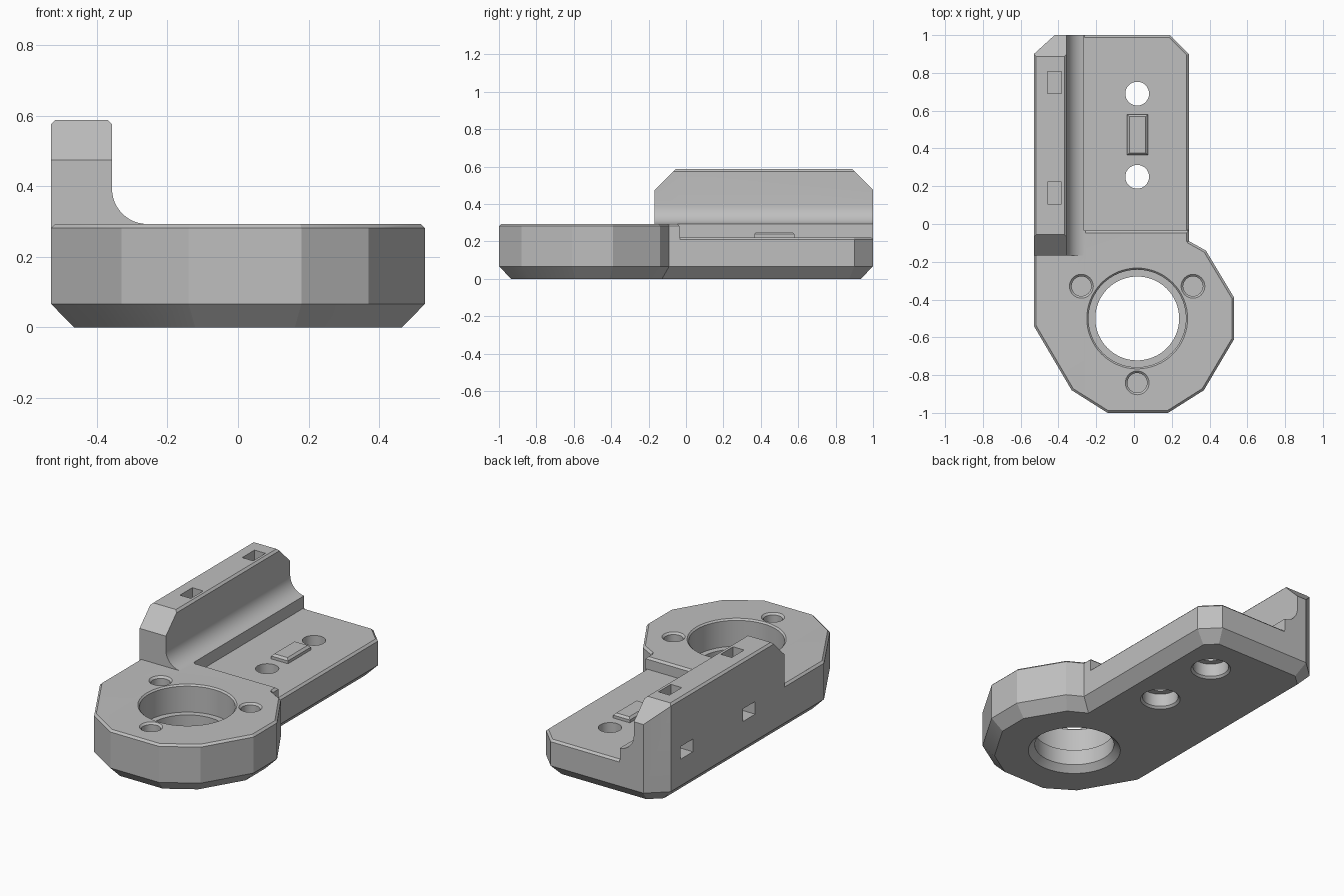
import bpy, bmesh, math
from mathutils import Vector

if "Cube" in bpy.data.objects:
    bpy.data.objects.remove(bpy.data.objects["Cube"])

GREY = (0.52, 0.52, 0.52, 1)
mat = bpy.data.materials.new("light_grey")
mat.use_nodes = True
mat.diffuse_color = GREY
mat.node_tree.nodes["Principled BSDF"].inputs["Base Color"].default_value = GREY


def loft(name, rings):
    """Closed solid through a stack of equal-length point rings."""
    bm = bmesh.new()
    vs = [[bm.verts.new(p) for p in ring] for ring in rings]
    n = len(vs[0])
    bm.faces.new(vs[0])
    bm.faces.new(vs[-1])
    for a, b in zip(vs, vs[1:]):
        for i in range(n):
            j = (i + 1) % n
            bm.faces.new((a[i], a[j], b[j], b[i]))
    bmesh.ops.recalc_face_normals(bm, faces=bm.faces)
    mesh = bpy.data.meshes.new(name)
    bm.to_mesh(mesh)
    bm.free()
    mesh.materials.append(mat)
    ob = bpy.data.objects.new(name, mesh)
    bpy.context.collection.objects.link(ob)
    return ob


def inset(pts, d):
    """Mitred inward offset of a counter-clockwise outline."""
    out = []
    for i, p in enumerate(pts):
        p = Vector(p)
        a = (p - Vector(pts[i - 1])).normalized()
        b = (Vector(pts[(i + 1) % len(pts)]) - p).normalized()
        na, nb = Vector((-a.y, a.x)), Vector((-b.y, b.x))
        out.append(p + (na + nb) * d / (1 + na.dot(nb)))
    return out


def level(pts, z):
    return [(p[0], p[1], z) for p in pts]


def lathe(name, x, y, profile, n=48):
    """Turned solid from (radius, z) pairs."""
    ang = [2 * math.pi * i / n for i in range(n)]
    return loft(name, [[(x + r * math.cos(t), y + r * math.sin(t), z) for t in ang]
                       for r, z in profile])


def box(name, x0, x1, y0, y1, z0, z1):
    pts = [(x0, y0), (x1, y0), (x1, y1), (x0, y1)]
    return loft(name, [level(pts, z0), level(pts, z1)])


def cut(cutter):
    cutter.hide_render = True
    mod = body.modifiers.new("cut", "BOOLEAN")
    mod.operation = "DIFFERENCE"
    mod.solver = "EXACT"
    mod.object = cutter
    bpy.context.view_layer.objects.active = body
    bpy.ops.object.modifier_apply(modifier=mod.name)
    bpy.data.objects.remove(cutter)


def bevel_edge(p, q, z, d=0.012, extra=0.002):
    """Cut a small 45 degree chamfer along a straight top edge."""
    p, q = Vector((*p, z)), Vector((*q, z))
    u = (q - p).normalized()
    side, up = Vector((u.y, -u.x, 0)) * d, Vector((0, 0, d))
    rings = [[c + side, c + up, c - side, c - up] for c in (p - u * extra, q + u * extra)]
    cut(loft("edge_cutter", rings))


# Full-height block with chamfered bottom and top rims
TOP, STEP, DECK = 0.587, 0.293, 0.222
outline = [(-0.53, -0.54), (-0.33, -0.88), (-0.14, -1), (0.18, -1), (0.37, -0.88),
           (0.53, -0.61), (0.53, -0.39), (0.38, -0.14), (0.29, -0.09), (0.29, 0.9),
           (0.19, 1), (-0.42, 1), (-0.53, 0.9)]
body = loft("bracket_body", [level(inset(outline, 0.065), 0), level(outline, 0.067),
                             level(outline, TOP - 0.012), level(inset(outline, 0.012), TOP)])

# Carve away beside the wall, leaving the concave fillet
fillet = [(-0.257 - 0.1 * math.sin(t), 0.393 - 0.1 * math.cos(t))
          for t in [math.pi / 2 * i / 12 for i in range(13)]]
upper = fillet + [(-0.357, 0.575), (-0.382, 0.6), (-0.382, 0.7), (0.7, 0.7)]
deck_profile = [(0.7, DECK), (-0.265, DECK), (-0.265, 0.2935)] + upper[1:]
step_profile = [(0.7, STEP)] + upper
for prof, y0, y1 in ((deck_profile, -0.035, 1.2), (step_profile, -1.2, -0.03)):
    cut(loft("side_cutter", [[(x, y, z) for x, z in prof] for y in (y0, y1)]))

# Sloped wall ends
front = [(-1.2, STEP + 0.0005), (-0.168, STEP + 0.0005), (-0.168, 0.475),
         (0.042, 0.685), (-1.2, 0.685)]
back = [(0.79, 0.685), (1.1, 0.375), (1.1, 0.685)]
for prof in (front, back):
    cut(loft("end_cutter", [[(x, y, z) for y, z in prof] for x in (-0.8, 0.8)]))

# Small chamfers round the ring end, the step and the deck
rim = [(-0.53, -0.17)] + outline[:9] + [(0.29, -0.035)]
for p, q in zip(rim, rim[1:]):
    bevel_edge(p, q, STEP)
bevel_edge((-0.255, -0.035), (0.29, -0.035), STEP)
for p, q in (((0.29, -0.03), (0.29, 0.9)), ((0.29, 0.9), (0.19, 1)), ((0.19, 1), (-0.26, 1))):
    bevel_edge(p, q, DECK)

# Bearing pocket with lip and chamfered openings
CX, CY = 0.017, -0.5
cut(lathe("pocket_cutter", CX, CY, [(0.292, -0.034), (0.222, 0.036), (0.222, 0.13),
                                    (0.258, 0.13), (0.258, 0.284), (0.284, 0.31)], 64))

# Blind screw holes around the pocket
for deg in (30, 150, 270):
    t = math.radians(deg)
    cut(lathe("screw_cutter", CX + 0.341 * math.cos(t), CY + 0.341 * math.sin(t),
              [(0.052, 0.12), (0.052, 0.282), (0.08, 0.31)], 32))

# Counterbored deck holes
for y in (0.25, 0.69):
    cut(lathe("bolt_cutter", CX, y, [(0.127, -0.015), (0.1, 0.012), (0.1, 0.09),
                                     (0.063, 0.09), (0.063, 0.4)], 32))

# Tie slots running from the wall top out through its outer face
for y in (0.165, 0.75):
    slot = [(-0.7, 0.225), (-0.385, 0.225), (-0.385, 0.7), (-0.457, 0.7),
            (-0.457, 0.3), (-0.7, 0.3)]
    cut(loft("slot_cutter", [[(x, s, z) for x, z in slot] for s in (y - 0.058, y + 0.058)]))

# Locating key on the deck
key_pts = [(-0.037, 0.365), (0.073, 0.365), (0.073, 0.58), (-0.037, 0.58)]
key = loft("locating_key", [level(key_pts, 0.2), level(key_pts, 0.239),
                            level(inset(key_pts, 0.012), 0.251)])

# Smooth the round parts, keep all other edges crisp
bpy.ops.object.select_all(action="DESELECT")
for ob in (body, key):
    ob.select_set(True)
bpy.context.view_layer.objects.active = body
bpy.ops.object.shade_smooth_by_angle(angle=math.radians(20))
